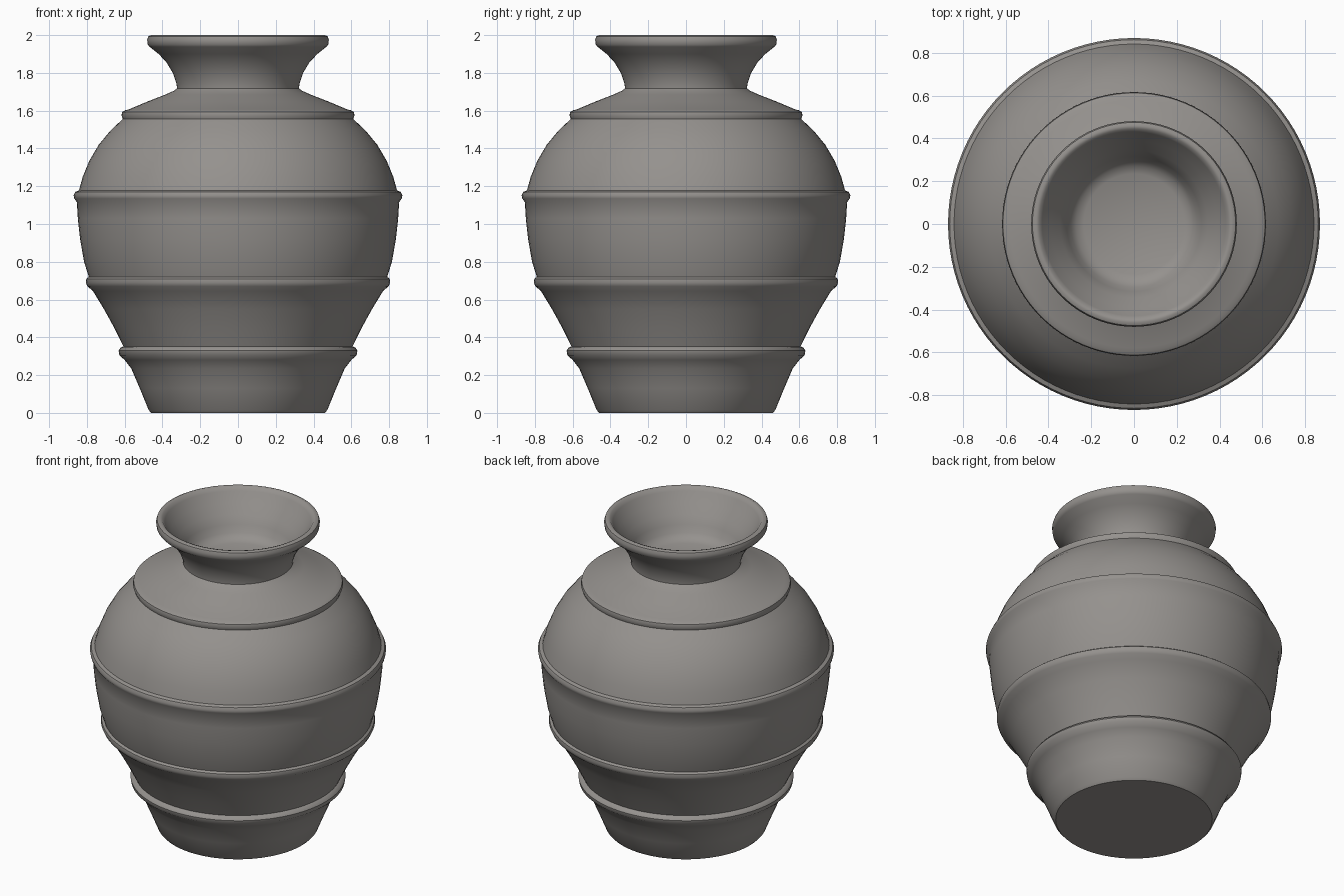
import bpy, bmesh, math

SEGMENTS = 96

clay = bpy.data.materials.new("grey_clay")
clay.diffuse_color = (0.30, 0.285, 0.27, 1)

# Lathe profile (radius, height), from base centre up the outside and down the mouth
base = [(0, 0), (0.46, 0), (0.473, 0.015)]
lower_body = [(0.52, 0.13), (0.565, 0.235), (0.60, 0.28), (0.628, 0.305),
              (0.632, 0.33), (0.622, 0.345), (0.607, 0.352)]
middle_body = [(0.655, 0.45), (0.71, 0.55), (0.768, 0.645), (0.797, 0.67),
               (0.806, 0.69), (0.803, 0.71), (0.79, 0.72)]
belly = [(0.815, 0.80), (0.836, 0.92), (0.848, 1.03), (0.853, 1.115),
         (0.867, 1.135), (0.87, 1.152), (0.862, 1.17), (0.842, 1.178)]
upper_body = [(0.822, 1.25), (0.787, 1.335), (0.737, 1.42), (0.675, 1.495),
              (0.61, 1.556), (0.617, 1.575), (0.613, 1.593), (0.598, 1.602),
              (0.58, 1.606)]
shoulder = [(0.48, 1.648), (0.385, 1.685), (0.34, 1.705), (0.323, 1.718)]
neck = [(0.326, 1.745), (0.345, 1.80), (0.378, 1.855), (0.42, 1.90),
        (0.468, 1.938)]
rim = [(0.478, 1.95), (0.481, 1.975), (0.475, 1.993), (0.46, 2.0),
       (0.445, 1.996), (0.43, 1.975)]
mouth = [(0.39, 1.915), (0.345, 1.86), (0.315, 1.81), (0.295, 1.765),
         (0.27, 1.74), (0.235, 1.725), (0, 1.72)]
profile = (base + lower_body + middle_body + belly + upper_body
           + shoulder + neck + rim + mouth)

# Spin the profile into the vase
bm = bmesh.new()
verts = [bm.verts.new((r, 0, z)) for r, z in profile]
edges = [bm.edges.new(pair) for pair in zip(verts, verts[1:])]
bmesh.ops.spin(bm, geom=verts + edges, cent=(0, 0, 0), axis=(0, 0, 1),
               angle=math.tau, steps=SEGMENTS, use_merge=True)
bmesh.ops.remove_doubles(bm, verts=bm.verts, dist=0.0005)
bmesh.ops.recalc_face_normals(bm, faces=bm.faces)

mesh = bpy.data.meshes.new("vase")
bm.to_mesh(mesh)
bm.free()
mesh.materials.append(clay)
vase = bpy.data.objects.new("vase", mesh)
bpy.context.collection.objects.link(vase)
bpy.context.view_layer.objects.active = vase
vase.select_set(True)
bpy.ops.object.shade_smooth_by_angle(angle=math.radians(40))
